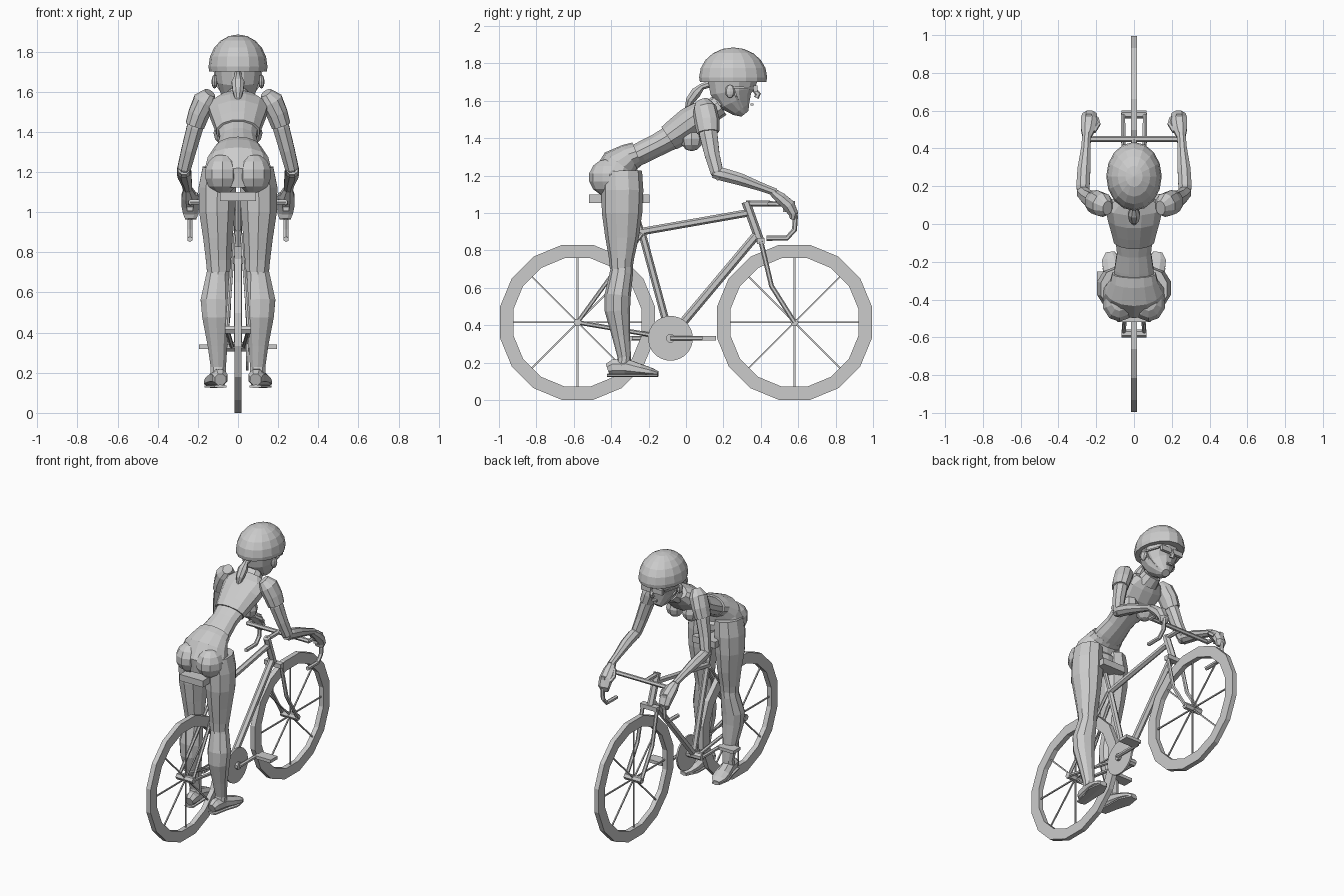
import bpy, bmesh, math
from mathutils import Vector, Matrix


def finish(name, bm):
    bmesh.ops.recalc_face_normals(bm, faces=bm.faces)
    me = bpy.data.meshes.new(name)
    bm.to_mesh(me)
    bm.free()
    ob = bpy.data.objects.new(name, me)
    bpy.context.collection.objects.link(ob)
    return ob


def loft(name, rows, n=10, s=1):
    """Skin rings of (x, y, z, half width, half depth), square to the path."""
    bm = bmesh.new()
    pts = [Vector((s * r[0], r[1], r[2])) for r in rows]
    rings = []
    for i, r in enumerate(rows):
        t = (pts[min(i + 1, len(pts) - 1)] - pts[max(i - 1, 0)]).normalized()
        ref = Vector((0, 0, 1)) if abs(t.x) > 0.85 else Vector((1, 0, 0))
        u = (ref - t * ref.dot(t)).normalized()
        v = t.cross(u)
        rings.append([bm.verts.new(pts[i] + u * r[3] * math.cos(a) + v * r[4] * math.sin(a))
                      for a in (2 * math.pi * (k + .5) / n for k in range(n))])
    for a, b in zip(rings, rings[1:]):
        for k in range(n):
            bm.faces.new((a[k], a[(k + 1) % n], b[(k + 1) % n], b[k]))
    bm.faces.new(rings[0])
    bm.faces.new(rings[-1])
    return finish(name, bm)


def rod(name, path, r, s=1, n=6):
    return loft(name, [(*p, r, r) for p in path], n, s)


def box(name, c, size):
    bm = bmesh.new()
    bmesh.ops.create_cube(bm, size=1, matrix=Matrix.Translation(c) @ Matrix.Diagonal((*size, 1)))
    return finish(name, bm)


def ball(name, c, r, u=10, v=7):
    bm = bmesh.new()
    bmesh.ops.create_uvsphere(bm, u_segments=u, v_segments=v, radius=1,
                              matrix=Matrix.Translation(c) @ Matrix.Diagonal((*r, 1)))
    return finish(name, bm)


# wheels with rim, spokes and hub
def wheel(name, y):
    bm = bmesh.new()
    n, z, rings = 16, .415, []
    for k in range(n):
        a = 2 * math.pi * (k + .5) / n
        rings.append([bm.verts.new((x, y + r * math.cos(a), z + r * math.sin(a)))
                      for x, r in ((-.017, .35), (-.017, .423), (.017, .423), (.017, .35))])
    for k in range(n):
        p, q = rings[k], rings[(k + 1) % n]
        for j in range(4):
            bm.faces.new((p[j], p[(j + 1) % 4], q[(j + 1) % 4], q[j]))
    finish(name + "_tyre", bm)
    for k in range(8):
        a = k * math.pi / 4
        rod(f"{name}_spoke_{k}", [(0, y, z), (0, y + .36 * math.cos(a), z + .36 * math.sin(a))], .006, n=4)
    rod(name + "_hub", [(-.065, y, z), (.065, y, z)], .022)


wheel("rear_wheel", -.58)
wheel("front_wheel", .58)

# frame tubes, seat and steering
rod("seat_tube", [(0, -.083, .33), (0, -.24, .91)], .02)
rod("seat_post", [(0, -.235, .89), (0, -.285, 1.06)], .014)
rod("top_tube", [(0, -.24, .90), (0, .33, 1.0)], .02)
rod("down_tube", [(0, -.07, .35), (0, .375, .88)], .023)
rod("head_tube", [(0, .32, 1.06), (0, .395, .85)], .024)
rod("stem", [(0, .32, 1.05), (0, .45, 1.05)], .016)
rod("handlebar", [(-.24, .45, 1.05), (.24, .45, 1.05)], .015)
box("fork_crown", (0, .40, .85), (.13, .04, .03))
box("seat", (0, -.357, 1.077), (.18, .325, .045))
rod("bottom_bracket", [(-.07, -.083, .33), (.07, -.083, .33)], .025, n=8)
rod("chainring", [(.04, -.083, .33), (.052, -.083, .33)], .12, n=24)

for s, side in ((-1, "left_"), (1, "right_")):
    rod(side + "fork", [(.055, .40, .85), (.057, .457, .61), (.058, .58, .415)], .013, s)
    rod(side + "seat_stay", [(.02, -.235, .89), (.055, -.58, .415)], .011, s)
    rod(side + "chain_stay", [(.03, -.083, .33), (.055, -.58, .415)], .012, s)
    rod(side + "drop_bar", [(.235, .44, 1.05), (.24, .55, 1.045), (.24, .585, .98),
                            (.24, .58, .91), (.24, .54, .866), (.24, .43, .865)], .014, s)
    box(side + "brake_hood", (s * .24, .55, 1.035), (.03, .065, .06))
    # crank arms point forward on the right and back on the left
    rod(side + "crank", [(.07, -.083, .33), (.07, -.083 + s * .205, .33)], .013, s)
    box(side + "pedal", (s * .135, -.083 + s * .205, .33), (.12, .075, .022))

    # legs, socks line and shoes
    loft(side + "thigh", [(.095, -.345, 1.22, .085, .11), (.103, -.34, 1.12, .098, .112),
                          (.104, -.342, 1.0, .094, .108), (.1, -.342, .87, .077, .09),
                          (.097, -.345, .76, .066, .068), (.095, -.347, .70, .062, .06)], 10, s)
    loft(side + "lower_leg", [(.095, -.34, .74, .055, .055), (.1, -.345, .68, .062, .062),
                              (.11, -.365, .56, .08, .07), (.108, -.367, .48, .074, .068),
                              (.102, -.347, .34, .052, .048), (.098, -.33, .23, .04, .036),
                              (.098, -.335, .17, .042, .042)], 10, s)
    loft(side + "shoe", [(.088, -.418, .165, .03, .032), (.09, -.39, .175, .042, .045),
                         (.1, -.32, .175, .045, .048), (.113, -.24, .16, .055, .033),
                         (.123, -.185, .15, .05, .023), (.127, -.15, .142, .025, .013)], 8, s)
    loft(side + "sole", [(.088, -.42, .132, .035, .009), (.1, -.32, .132, .045, .009),
                         (.115, -.23, .132, .06, .009), (.126, -.15, .132, .03, .009)], 6, s)
    ball(side + "buttock", (s * .078, -.415, 1.19), (.092, .105, .1))
    ball(side + "breast", (s * .062, .03, 1.395), (.06, .06, .065), 8, 6)

    # arms and hands
    loft(side + "sleeve", [(.14, .085, 1.595, .03, .04), (.165, .10, 1.555, .06, .065),
                           (.195, .112, 1.49, .055, .068), (.215, .118, 1.43, .05, .06)], 10, s)
    loft(side + "upper_arm", [(.18, .11, 1.53, .04, .05), (.215, .12, 1.42, .044, .052),
                              (.245, .14, 1.31, .04, .043), (.268, .165, 1.22, .036, .037),
                              (.27, .19, 1.19, .03, .03)], 8, s)
    loft(side + "forearm", [(.27, .145, 1.215, .03, .03), (.27, .20, 1.205, .038, .038),
                            (.265, .29, 1.18, .037, .035), (.255, .40, 1.14, .027, .025),
                            (.25, .48, 1.11, .024, .022)], 8, s)
    loft(side + "hand", [(.25, .46, 1.115, .024, .022), (.243, .505, 1.08, .042, .033),
                         (.238, .55, 1.04, .047, .036), (.235, .575, .995, .042, .028),
                         (.235, .57, .965, .03, .015)], 8, s)
    rod(side + "thumb", [(.215, .49, 1.09), (.19, .53, 1.06), (.20, .56, 1.035)], .014, s)

    # helmet straps, glasses and ears
    rod(side + "helmet_strap", [(.118, .25, 1.71), (.103, .265, 1.63), (.04, .30, 1.545)], .007, s, 4)
    rod(side + "glasses_temple", [(.09, .36, 1.668), (.122, .25, 1.672)], .007, s, 4)
    box(side + "glasses_lens", (s * .045, .372, 1.663), (.075, .02, .035))
    ball(side + "ear", (s * .117, .235, 1.65), (.015, .027, .035), 8, 6)

# torso: hips, bare waist, cropped top and neck
loft("hips", [(0, -.37, 1.13, .165, .115), (0, -.375, 1.20, .172, .125),
              (0, -.35, 1.26, .155, .105), (0, -.30, 1.30, .127, .075),
              (0, -.262, 1.315, .118, .066)], 14)
loft("waist", [(0, -.31, 1.285, .11, .06), (0, -.24, 1.32, .107, .062),
               (0, -.15, 1.365, .093, .063), (0, -.05, 1.42, .105, .07)], 12)
loft("cropped_top", [(0, -.092, 1.40, .11, .074), (0, -.04, 1.435, .123, .083),
                     (0, .03, 1.485, .143, .09), (0, .09, 1.53, .155, .075),
                     (0, .135, 1.565, .10, .055)], 12)
loft("neck", [(0, .10, 1.53, .065, .05), (0, .16, 1.575, .052, .048),
              (0, .25, 1.65, .05, .05)], 10)
loft("collar", [(0, .125, 1.535, .08, .06), (0, .18, 1.575, .062, .062)], 10)

# head, nose and mouth
loft("head", [(0, .315, 1.53, .028, .025), (0, .295, 1.555, .055, .055),
              (0, .265, 1.60, .088, .095), (0, .25, 1.65, .108, .125),
              (0, .25, 1.70, .118, .135), (0, .25, 1.78, .11, .125)], 12)
loft("nose", [(0, .365, 1.66, .01, .012), (0, .385, 1.635, .014, .016),
              (0, .375, 1.615, .018, .014)], 6)
box("mouth", (0, .352, 1.58), (.04, .016, .012))

# helmet: dome cut flat at the brim
bm = bmesh.new()
bmesh.ops.create_uvsphere(bm, u_segments=16, v_segments=10, radius=1,
                          matrix=Matrix.Translation((0, .252, 1.725)) @ Matrix.Diagonal((.147, .182, .16, 1)))
cut = bmesh.ops.bisect_plane(bm, geom=bm.verts[:] + bm.edges[:] + bm.faces[:],
                             plane_co=(0, .25, 1.70), plane_no=(0, 0, -1), clear_outer=True)
bmesh.ops.holes_fill(bm, edges=[e for e in bm.edges if e.is_boundary])
finish("helmet", bm)

# ponytail with tie
loft("ponytail", [(0, .13, 1.69, .02, .02), (0, .085, 1.675, .018, .018),
                  (0, .055, 1.645, .034, .03), (0, .022, 1.60, .028, .026),
                  (0, .0, 1.545, .008, .008)], 8)
